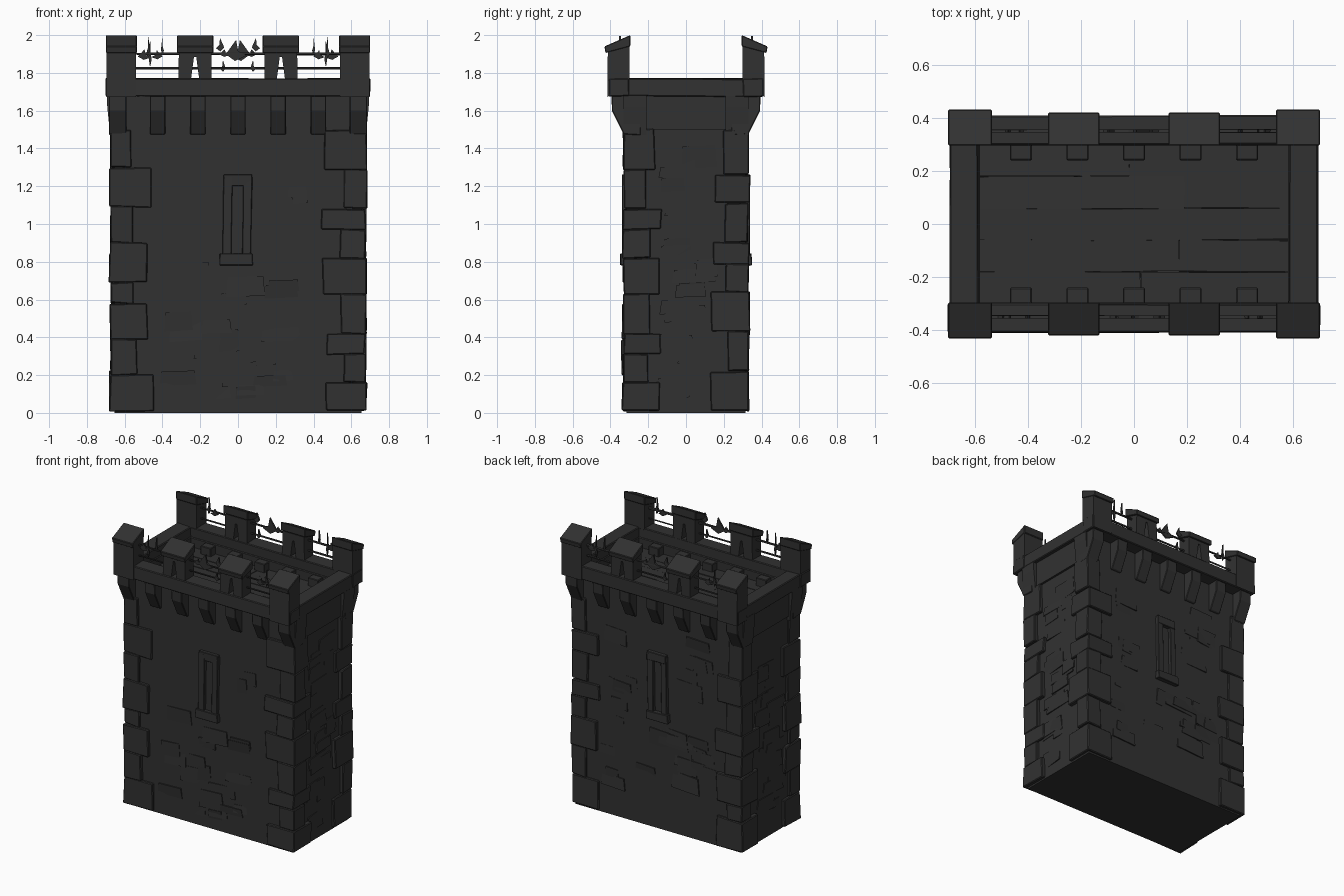
import bpy, bmesh, math, random
from mathutils import Vector, Matrix

if "Cube" in bpy.data.objects:
    bpy.data.objects.remove(bpy.data.objects["Cube"])

random.seed(4)
stone = bpy.data.materials.new("dark_stone")
stone.diffuse_color = (0.031, 0.031, 0.031, 1)
stone.use_nodes = True
stone.node_tree.nodes["Principled BSDF"].inputs["Base Color"].default_value = stone.diffuse_color


def finish(name, bm, bevel=0.0):
    bmesh.ops.recalc_face_normals(bm, faces=bm.faces)
    me = bpy.data.meshes.new(name)
    bm.to_mesh(me)
    bm.free()
    me.materials.append(stone)
    ob = bpy.data.objects.new(name, me)
    bpy.context.collection.objects.link(ob)
    if bevel:
        mod = ob.modifiers.new("worn_edges", "BEVEL")
        mod.width, mod.segments = bevel, 1
    return ob


def box(bm, x0, x1, y0, y1, z0, z1, jitter=0.0):
    c = Vector(((x0 + x1) / 2, (y0 + y1) / 2, (z0 + z1) / 2))
    m = Matrix.Translation(c) @ Matrix.Diagonal((abs(x1 - x0), abs(y1 - y0), abs(z1 - z0), 1))
    vs = bmesh.ops.create_cube(bm, size=1, matrix=m)["verts"]
    for v in vs:
        v.co += Vector([random.uniform(-jitter, jitter) for _ in range(3)])
    return vs


def prism(bm, pts, a, b, place):
    """Closed profile pts swept from a to b; place(u, v, w) gives the 3D point."""
    A = [bm.verts.new(place(u, v, a)) for u, v in pts]
    B = [bm.verts.new(place(u, v, b)) for u, v in pts]
    bm.faces.new(A)
    bm.faces.new(B[::-1])
    n = len(pts)
    for i in range(n):
        bm.faces.new((A[i], B[i], B[(i + 1) % n], A[(i + 1) % n]))


# Wall body
bm = bmesh.new()
box(bm, -0.655, 0.655, -0.315, 0.315, 0, 1.62)
finish("wall_body", bm)

# Corner stones, alternating long and short, up to the flare
bm = bmesh.new()
for sx in (-1, 1):
    for sy in (-1, 1):
        z, k = 0.01, 0
        while z < 1.46:
            top = z + random.choice((0.11, 0.15, 0.19, 0.21))
            top = 1.5 if top > 1.40 else top
            long = k % 2 == 0
            xi = (0.46 if long else 0.55) + random.uniform(-0.02, 0.02)
            yi = (0.15 if long else 0.21) + random.uniform(-0.02, 0.02)
            xo = 0.677 + random.uniform(-0.005, 0.005)
            yo = 0.334 + random.uniform(-0.008, 0.006)
            box(bm, sx * xi, sx * xo, sy * yi, sy * yo, z, top, 0.005)
            z, k = top, k + 1
finish("corner_stones", bm, 0.005)

# Corbels carrying the parapet, with the outer ones closing the corners
bm = bmesh.new()
corbel = [(0.24, 1.69), (0.24, 1.47), (0.33, 1.475), (0.392, 1.60), (0.395, 1.69)]
for sy in (-1, 1):
    for i in range(-3, 4):
        x, w = (0.213 * i, 0.041) if abs(i) < 3 else (math.copysign(0.637, i), 0.046)
        prism(bm, corbel, x - w, x + w, lambda u, v, t: (t, sy * u, v))
finish("corbels", bm, 0.004)

# Flush flare of the short sides just under the parapet
bm = bmesh.new()
for sx in (-1, 1):
    flare = [(0.60, 1.69), (0.60, 1.47), (0.677, 1.47), (0.692, 1.62), (0.695, 1.69)]
    for a, b in ((-0.33, -0.21), (0.21, 0.33)):
        prism(bm, flare, a, b, lambda u, v, t: (sx * u, t, v))
    box(bm, sx * 0.60, sx * 0.67, -0.22, 0.22, 1.50, 1.69)
finish("side_flare", bm)

# Parapet ring and deck
bm = bmesh.new()
for s in (-1, 1):
    box(bm, -0.70, 0.70, s * 0.30, s * 0.41, 1.675, 1.772, 0.003)
    box(bm, s * 0.585, s * 0.695, -0.31, 0.31, 1.675, 1.77, 0.003)
    box(bm, -0.65, 0.65, s * 0.295, s * 0.315, 1.58, 1.70)
    box(bm, s * 0.58, s * 0.65, -0.31, 0.31, 1.58, 1.70)
finish("parapet", bm, 0.005)

bm = bmesh.new()
for i in range(5):
    y = -0.30 + 0.12 * i
    cut = random.uniform(-0.3, 0.3)
    box(bm, -0.59, cut, y, y + 0.12, 1.58, 1.632, 0.004)
    box(bm, cut, 0.59, y, y + 0.12, 1.58, 1.632, 0.004)
finish("deck_slabs", bm)

# Merlons: body plus overhanging sloped cap; middle ones have a tapered slot
body, caps = bmesh.new(), bmesh.new()
cap = [(0.295, 1.94), (0.295, 2.0), (0.428, 1.94), (0.422, 1.905)]
for sy in (-1, 1):
    for sx in (-1, 1):
        prism(body, [(0.30, 1.76), (0.30, 1.96), (0.414, 1.92), (0.416, 1.672)],
              sx * 0.54, sx * 0.697, lambda u, v, t: (t, sy * u, v))
        prism(caps, [(u + (0.004 if u > 0.4 else 0), v) for u, v in cap],
              sx * 0.535, sx * 0.70, lambda u, v, t: (t, sy * u, v))
        x = sx * 0.227
        slot = [(-0.088, 1.765), (-0.022, 1.765), (-0.006, 1.885), (0.006, 1.885),
                (0.022, 1.765), (0.088, 1.765), (0.086, 1.935), (-0.086, 1.935)]
        prism(body, slot, 0.302, 0.402, lambda u, v, t: (x + u, sy * t, v))
        prism(caps, [(u - (0.008 if u > 0.4 else 0), v) for u, v in cap],
              x - 0.097, x + 0.097, lambda u, v, t: (t, sy * u, v))
finish("merlons", body)
finish("merlon_caps", caps, 0.004)

# Thin rails strung between the merlons, and jagged barbs on them
rails, barbs = bmesh.new(), bmesh.new()
shards = [(-0.495, 1.89, 0.035, 0.035), (-0.465, 1.89, 0.008, 0.10), (-0.40, 1.93, 0.008, 0.06),
          (-0.01, 1.905, 0.055, 0.07), (0.095, 1.94, 0.022, 0.045), (0.08, 1.83, 0.014, 0.04),
          (-0.07, 1.90, 0.03, 0.025), (0.43, 1.89, 0.03, 0.03), (0.475, 1.92, 0.01, 0.075)]
for sy in (-1, 1):
    for z in (1.825, 1.90):
        box(rails, -0.56, 0.56, sy * 0.345, sy * 0.355, z - 0.005, z + 0.005, 0.003)
    for x, z, w, h in shards:
        p = lambda u, v, t: (sy * -1 * (x + u), sy * (0.35 + t), z + v)
        prism(barbs, [(-w, -h * 0.1), (-w * 0.1, -h * 0.6), (w, -h * 0.2),
                      (w * 0.2, h * 0.15), (0, h)], -0.006, 0.006, p)
finish("rails", rails)
finish("barbs", barbs)

# Arrow slit frames on both broad faces with a recessed dark slot
bm = bmesh.new()
for sy in (-1, 1):
    y0, y1 = sy * 0.30, sy * 0.338
    start = len(bm.verts)
    box(bm, -0.08, -0.035, y0, y1, 0.80, 1.25, 0.003)
    box(bm, 0.025, 0.072, y0, y1, 0.80, 1.25, 0.003)
    box(bm, -0.08, 0.072, y0, y1, 1.20, 1.262, 0.003)
    box(bm, -0.092, 0.08, y0, sy * 0.35, 0.78, 0.842, 0.004)
    bm.verts.ensure_lookup_table()
    bmesh.ops.rotate(bm, verts=bm.verts[start:], cent=(0, 0, 1.02),
                     matrix=Matrix.Rotation(math.radians(1.0), 3, "Y"))
finish("arrow_slits", bm, 0.003)

# Shallow raised stones scattered over the four walls, tilted so one edge shows
bm = bmesh.new()


def relief(count, half, place, keep_out):
    for _ in range(count):
        w, h = random.uniform(0.05, 0.12), random.uniform(0.03, 0.07)
        u, v = random.uniform(-half + w, half - w), random.uniform(0.10, 1.40)
        if keep_out and abs(u) < 0.10 + w and abs(v - 1.02) < 0.26 + h:
            continue
        d = [random.choice((-0.002, 0.003, 0.009)) for _ in range(4)]
        q = [(-w, -h), (w, -h * 0.8), (w * 0.9, h), (-w * 0.9, h * 0.85)]
        A = [bm.verts.new(place(u + a, v + b, -0.01)) for a, b in q]
        B = [bm.verts.new(place(u + a, v + b, t)) for (a, b), t in zip(q, d)]
        bm.faces.new(A)
        bm.faces.new(B)
        for i in range(4):
            j = (i + 1) % 4
            bm.faces.new((A[i], A[j], B[j], B[i]))


for s in (-1, 1):
    relief(32, 0.47, lambda u, v, t: (u, s * (0.315 + t), v), True)
    relief(18, 0.20, lambda u, v, t: (s * (0.655 + t), u, v), False)
finish("raised_stones", bm)
